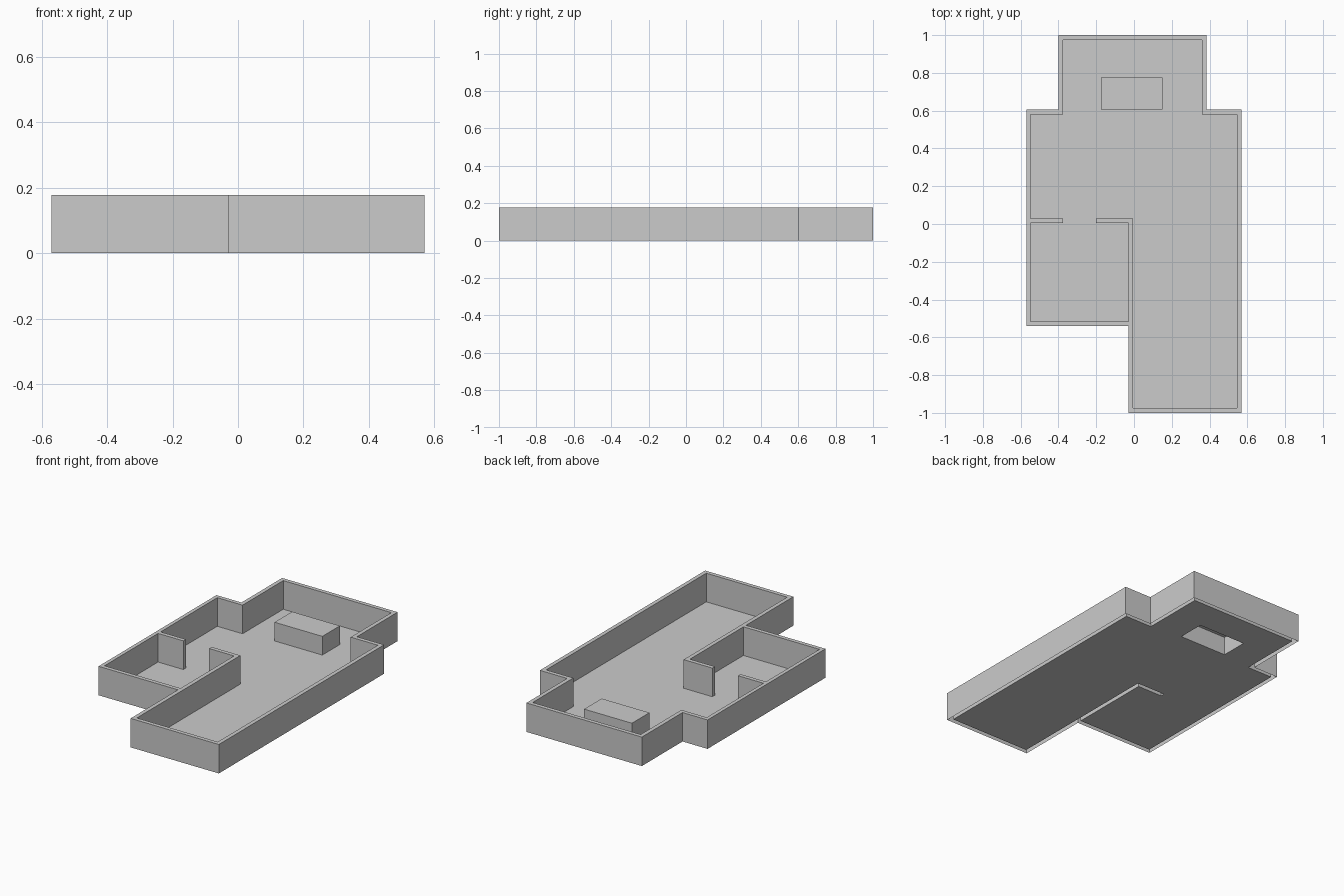
import bpy, bmesh

if "Cube" in bpy.data.objects:
    bpy.data.objects.remove(bpy.data.objects["Cube"])

TOP, FLOOR, BLOCK = 0.178, 0.002, 0.117

# Plan outlines, clockwise from above
outer = [(-0.40, 1), (0.385, 1), (0.385, 0.605), (0.57, 0.605), (0.57, -1),
         (-0.03, -1), (-0.03, -0.54), (-0.57, -0.54), (-0.57, 0.605), (-0.40, 0.605)]
room_a = [(-0.375, 0.975), (0.36, 0.975), (0.36, 0.58), (0.545, 0.58), (0.545, -0.975),
          (-0.005, -0.975), (-0.005, 0.03), (-0.20, 0.03), (-0.20, 0.005), (-0.03, 0.005),
          (-0.03, -0.515), (-0.547, -0.515)]
stub = [(-0.547, 0.005), (-0.375, 0.005), (-0.375, 0.03), (-0.547, 0.03)]
room_b = [(-0.547, 0.58), (-0.375, 0.58)]
inner = room_a + stub + room_b
block = [(-0.175, 0.775), (0.15, 0.775), (0.15, 0.605), (-0.175, 0.605)]


def ring(bm, pts, z):
    return [bm.verts.new((x, y, z)) for x, y in pts]


def sides(bm, low, high, outward=True):
    for i in range(len(low)):
        j = (i + 1) % len(low)
        quad = [low[i], high[i], high[j], low[j]]
        bm.faces.new(quad if outward else quad[::-1])


def fill(bm, *rings):
    edges = []
    for r in rings:
        for i in range(len(r)):
            pair = (r[i], r[(i + 1) % len(r)])
            edges.append(bm.edges.get(pair) or bm.edges.new(pair))
    new = bmesh.ops.triangle_fill(bm, edges=edges, use_beauty=True)["geom"]
    for f in new:
        if isinstance(f, bmesh.types.BMFace):
            f.normal_update()
            if f.normal.z < 0:
                f.normal_flip()


def finish(bm, name):
    mesh = bpy.data.meshes.new(name)
    bm.to_mesh(mesh)
    bm.free()
    bpy.context.collection.objects.link(bpy.data.objects.new(name, mesh))


# Walls: hollow shell, open underneath
bm = bmesh.new()
out_top, in_top = ring(bm, outer, TOP), ring(bm, inner, TOP)
sides(bm, ring(bm, outer, 0), out_top)
sides(bm, ring(bm, inner, FLOOR), in_top, outward=False)
fill(bm, out_top, in_top)
finish(bm, "walls")

# Floor: thin sheet with an opening under the block
bm = bmesh.new()
fill(bm, ring(bm, room_a + room_b, FLOOR), ring(bm, block, FLOOR))
finish(bm, "floor")

# Raised block: open underneath
bm = bmesh.new()
top = ring(bm, block, BLOCK)
sides(bm, ring(bm, block, FLOOR), top)
fill(bm, top)
finish(bm, "raised_block")
